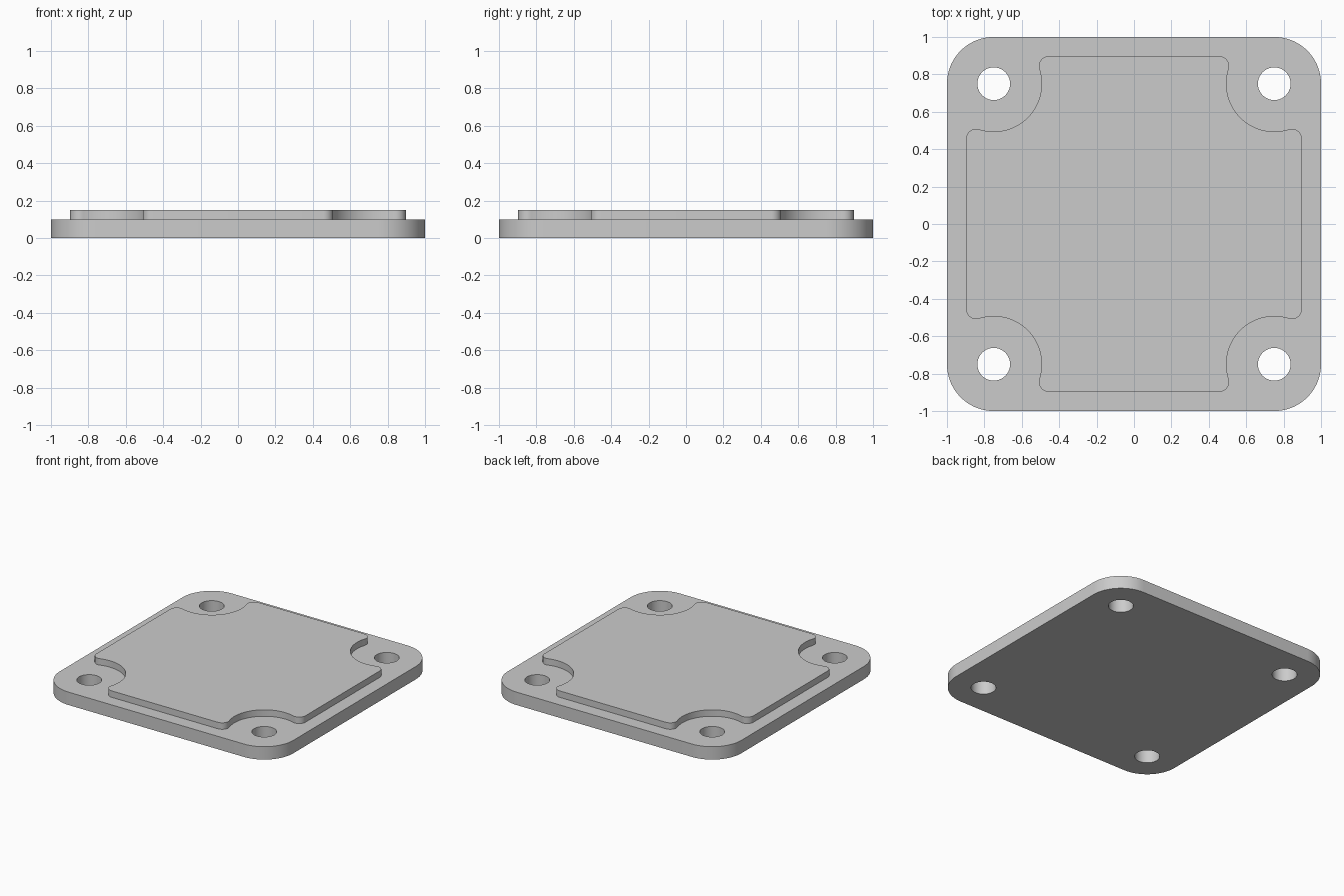
import bpy
import bmesh
from math import cos, sin, pi, sqrt, atan2
from mathutils import Vector, Matrix

cube = bpy.data.objects.get("Cube")
if cube:
    bpy.data.objects.remove(cube, do_unlink=True)

PLATE_TOP, PAD_TOP = 0.10, 0.15
BOLT = 0.75            # bolt centre offset, also the corner centre
CORNER_R = 0.25
HOLE_R = 0.0875
PAD_HALF = 0.897
RELIEF_R = 0.256       # clearance cut out of the pad round each bolt
FILLET_R = 0.053


def arc(cx, cy, r, start, end, steps):
    angles = [start + (end - start) * i / steps for i in range(steps + 1)]
    return [Vector((cx + r * cos(a), cy + r * sin(a))) for a in angles]


def four_corners(points):
    """Repeat the +x +y corner round the centre into one closed outline."""
    return [Matrix.Rotation(k * pi / 2, 2) @ p for k in range(4) for p in points]


def add_edges(bm, outline, z):
    verts = [bm.verts.new((p.x, p.y, z)) for p in outline]
    return [bm.edges.new((v, verts[i - 1])) for i, v in enumerate(verts)]


def cap(bm, outlines, z):
    edges = [e for outline in outlines for e in add_edges(bm, outline, z)]
    bmesh.ops.triangle_fill(bm, edges=edges, use_beauty=True, normal=(0, 0, 1))


def wall(bm, outline, z0, z1):
    low = [bm.verts.new((p.x, p.y, z0)) for p in outline]
    high = [bm.verts.new((p.x, p.y, z1)) for p in outline]
    for i in range(len(outline)):
        bm.faces.new((low[i - 1], low[i], high[i], high[i - 1]))


# Rounded square outline and bolt holes
plate = four_corners(arc(BOLT, BOLT, CORNER_R, 0, pi / 2, 20))
holes = [arc(sx * BOLT, sy * BOLT, HOLE_R, 0, 2 * pi, 40)[:-1]
         for sx in (-1, 1) for sy in (-1, 1)]

# Pad outline: fillet, concave bolt relief, fillet
far = PAD_HALF - FILLET_R
near = BOLT - sqrt((RELIEF_R + FILLET_R) ** 2 - (far - BOLT) ** 2)
lean = atan2(far - BOLT, BOLT - near)
corner = arc(far, near, FILLET_R, 0, pi / 2 + lean, 10)
corner += arc(BOLT, BOLT, RELIEF_R, lean - pi / 2, -pi - lean, 32)[1:]
corner += arc(near, far, FILLET_R, -lean, pi / 2, 10)[1:]
pad = four_corners(corner)

# Plate with raised pad as one closed body
bm = bmesh.new()
cap(bm, [plate] + holes, 0)
cap(bm, [plate, pad] + holes, PLATE_TOP)
cap(bm, [pad], PAD_TOP)
for outline in [plate] + holes:
    wall(bm, outline, 0, PLATE_TOP)
wall(bm, pad, PLATE_TOP, PAD_TOP)
bmesh.ops.remove_doubles(bm, verts=bm.verts[:], dist=0.0001)
bmesh.ops.recalc_face_normals(bm, faces=bm.faces[:])
mesh = bpy.data.meshes.new("cover_plate")
bm.to_mesh(mesh)
bm.free()
cover = bpy.data.objects.new("cover_plate", mesh)
bpy.context.collection.objects.link(cover)

# Plain grey material
grey = bpy.data.materials.new("plain_grey")
grey.use_nodes = True
colour = (0.6, 0.6, 0.6, 1)
grey.diffuse_color = colour
grey.node_tree.nodes["Principled BSDF"].inputs["Base Color"].default_value = colour
mesh.materials.append(grey)

# Smooth round walls, sharp rims
bpy.ops.object.select_all(action="DESELECT")
cover.select_set(True)
bpy.context.view_layer.objects.active = cover
bpy.ops.object.shade_smooth_by_angle(angle=pi / 6)
